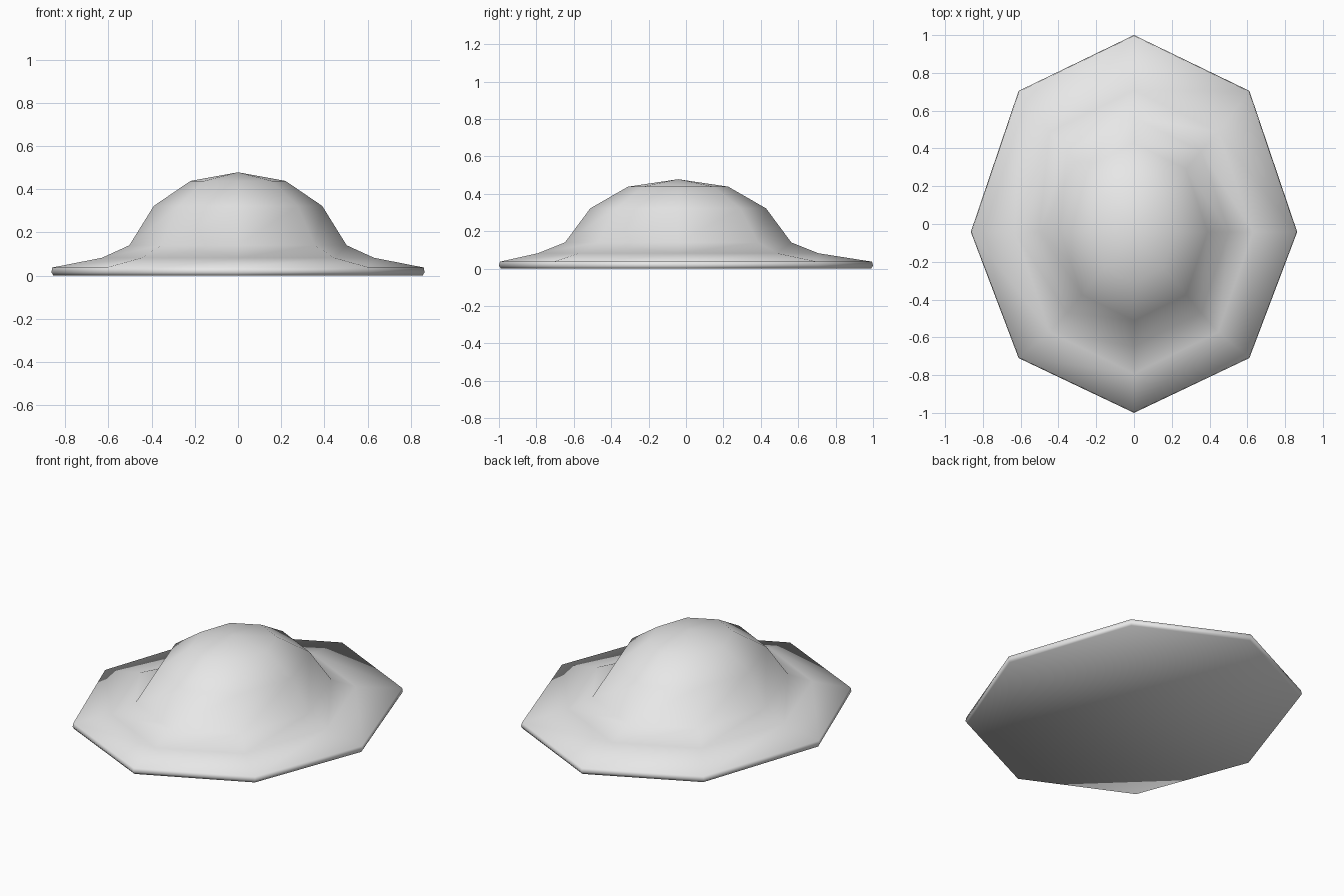
import bpy, bmesh, math

old = bpy.data.objects.get("Cube")
if old:
    bpy.data.objects.remove(old, do_unlink=True)

# Pale grey material
mat = bpy.data.materials.new("pale_grey")
mat.use_nodes = True
grey = (0.8, 0.8, 0.8, 1)
mat.diffuse_color = grey
mat.node_tree.nodes["Principled BSDF"].inputs["Base Color"].default_value = grey

SIDES = 8
CENTRE_Y = -0.042  # the dome and side corners sit slightly forward

# Ring profile from underside to crown: x radius, y radius, height
PROFILE = [
    (0.855, 0.99, 0.0),
    (0.864, 1.0, 0.015),
    (0.86, 0.995, 0.037),
    (0.63, 0.75, 0.082),
    (0.503, 0.605, 0.14),
    (0.39, 0.47, 0.322),
    (0.22, 0.268, 0.438),
]


def add_ring(bm, index, rx, ry, z):
    ring = []
    for i in range(SIDES):
        a = math.tau * i / SIDES
        # rim corners reach equally far front and back
        shift = CENTRE_Y * (math.cos(a) ** 8 if index < 3 else 1)
        ring.append(bm.verts.new((rx * math.cos(a), ry * math.sin(a) + shift, z)))
    return ring


# Brim and dome as one lofted shell
bm = bmesh.new()
rings = [add_ring(bm, n, *p) for n, p in enumerate(PROFILE)]
bm.faces.new(rings[0][::-1])
for low, high in zip(rings, rings[1:]):
    for i in range(SIDES):
        j = (i + 1) % SIDES
        bm.faces.new((low[i], low[j], high[j], high[i]))

# Pointed crown
apex = bm.verts.new((0, CENTRE_Y, 0.478))
for i in range(SIDES):
    bm.faces.new((rings[-1][i], rings[-1][(i + 1) % SIDES], apex))

for f in bm.faces:
    f.smooth = True
mesh = bpy.data.meshes.new("brimmed_dome")
bm.to_mesh(mesh)
bm.free()
mesh.materials.append(mat)
dome = bpy.data.objects.new("brimmed_dome", mesh)
bpy.context.collection.objects.link(dome)
